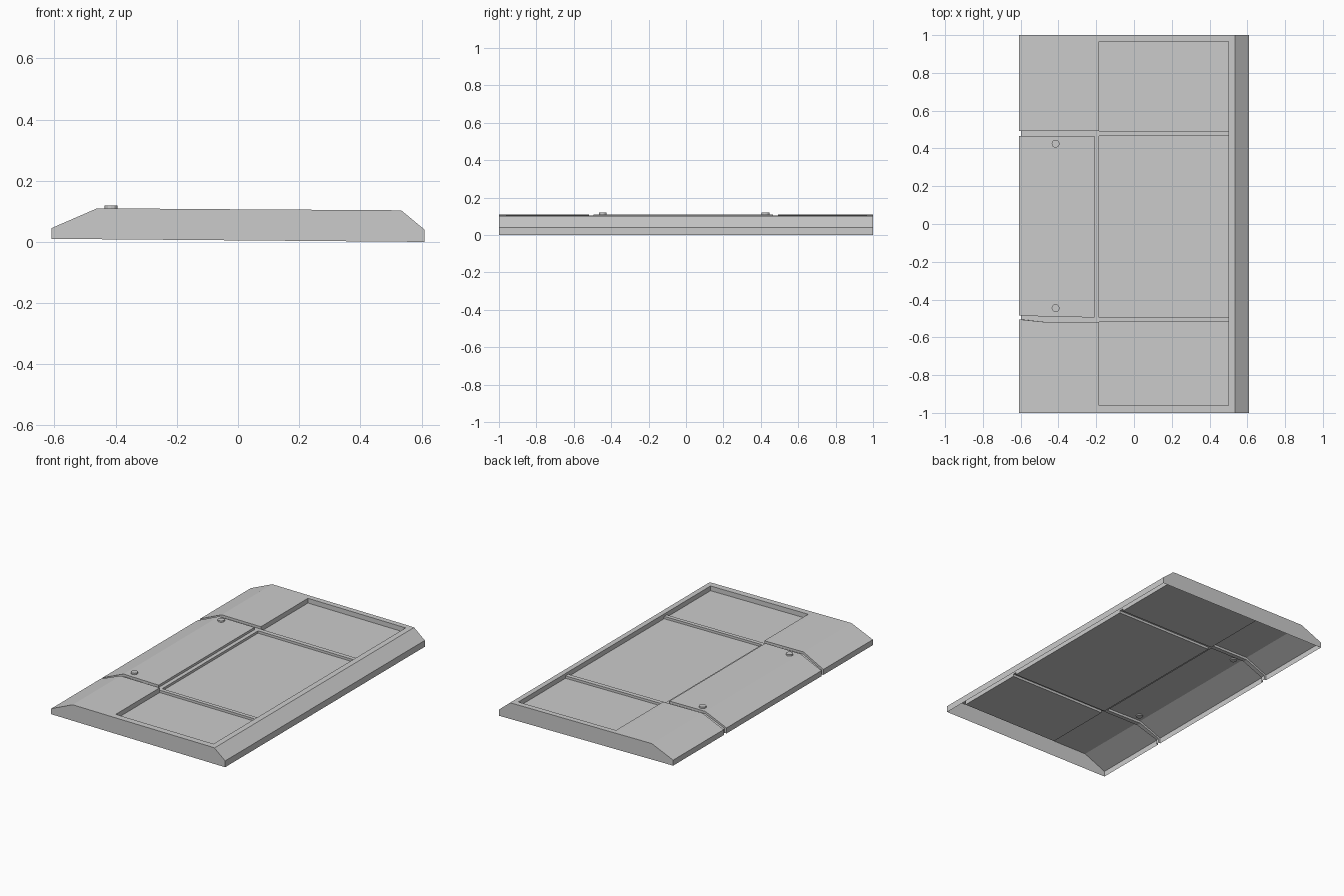
import bpy, bmesh

if "Cube" in bpy.data.objects:
    bpy.data.objects.remove(bpy.data.objects["Cube"])

# Cross-section in x/z: outer skin, and the same points inset for the grooves
OUTER = [(-.61, .01), (-.61, .045), (-.46, .11), (-.21, .108), (-.185, .1077),
         (.5, .1035), (.535, .102), (.61, .04), (.61, .0)]
GROOVE, RECESS = .015, .03
ROWS = [-1, -.96, -.52, -.495, .465, .493, .965, 1]


def level(i, j):
    """0 = outer skin, 1 = groove floor, 2 = recessed panel floor"""
    if i == 4 and j in (1, 3, 5):
        return 2
    if (j in (2, 4) and i <= 4) or (i == 3 and j == 3):
        return 1
    return 0


def point(i, j, lv):
    x, z = OUTER[i]
    y = ROWS[j]
    if lv == 1 and i < 2:
        x += .013
        z -= .007 * i
    elif lv:
        z -= RECESS if lv == 2 else GROOVE
    # front groove bends slightly towards the left edge
    if i < 2 and j == 2:
        y = -.505
    if i < 3 and j == 3:
        y = -.485 if i < 2 else -.49
    return x, y, z


def finish(bm, name):
    mesh = bpy.data.meshes.new(name)
    bm.to_mesh(mesh)
    bm.free()
    obj = bpy.data.objects.new(name, mesh)
    bpy.context.collection.objects.link(obj)
    return obj


# Shell: stepped skin with open underside
bm = bmesh.new()
cache = {}


def vert(i, j, lv):
    key = (i, j, lv)
    if key not in cache:
        cache[key] = bm.verts.new(point(i, j, lv))
    return cache[key]


nc, nr = len(OUTER) - 1, len(ROWS) - 1
for i in range(nc):
    for j in range(nr):
        a = level(i, j)
        bm.faces.new([vert(i, j, a), vert(i + 1, j, a),
                      vert(i + 1, j + 1, a), vert(i, j + 1, a)])
        # step walls to the neighbouring cells, facing the lower one
        if i + 1 < nc and level(i + 1, j) != a:
            b = level(i + 1, j)
            bm.faces.new([vert(i + 1, j, a), vert(i + 1, j, b),
                          vert(i + 1, j + 1, b), vert(i + 1, j + 1, a)])
        if j + 1 < nr and level(i, j + 1) != a:
            b = level(i, j + 1)
            bm.faces.new([vert(i, j + 1, a), vert(i + 1, j + 1, a),
                          vert(i + 1, j + 1, b), vert(i, j + 1, b)])

# End walls
bm.faces.new([vert(i, 0, 0) for i in reversed(range(nc + 1))])
bm.faces.new([vert(i, nr, 0) for i in range(nc + 1)])
finish(bm, "panel_shell")

# Round studs on the left centre panel
for name, y in (("rear_stud", .425), ("front_stud", -.445)):
    bm = bmesh.new()
    bmesh.ops.create_cone(bm, cap_ends=True, segments=12,
                          radius1=.021, radius2=.021, depth=.016)
    bmesh.ops.translate(bm, verts=bm.verts, vec=(-.415, y, .111))
    finish(bm, name)
